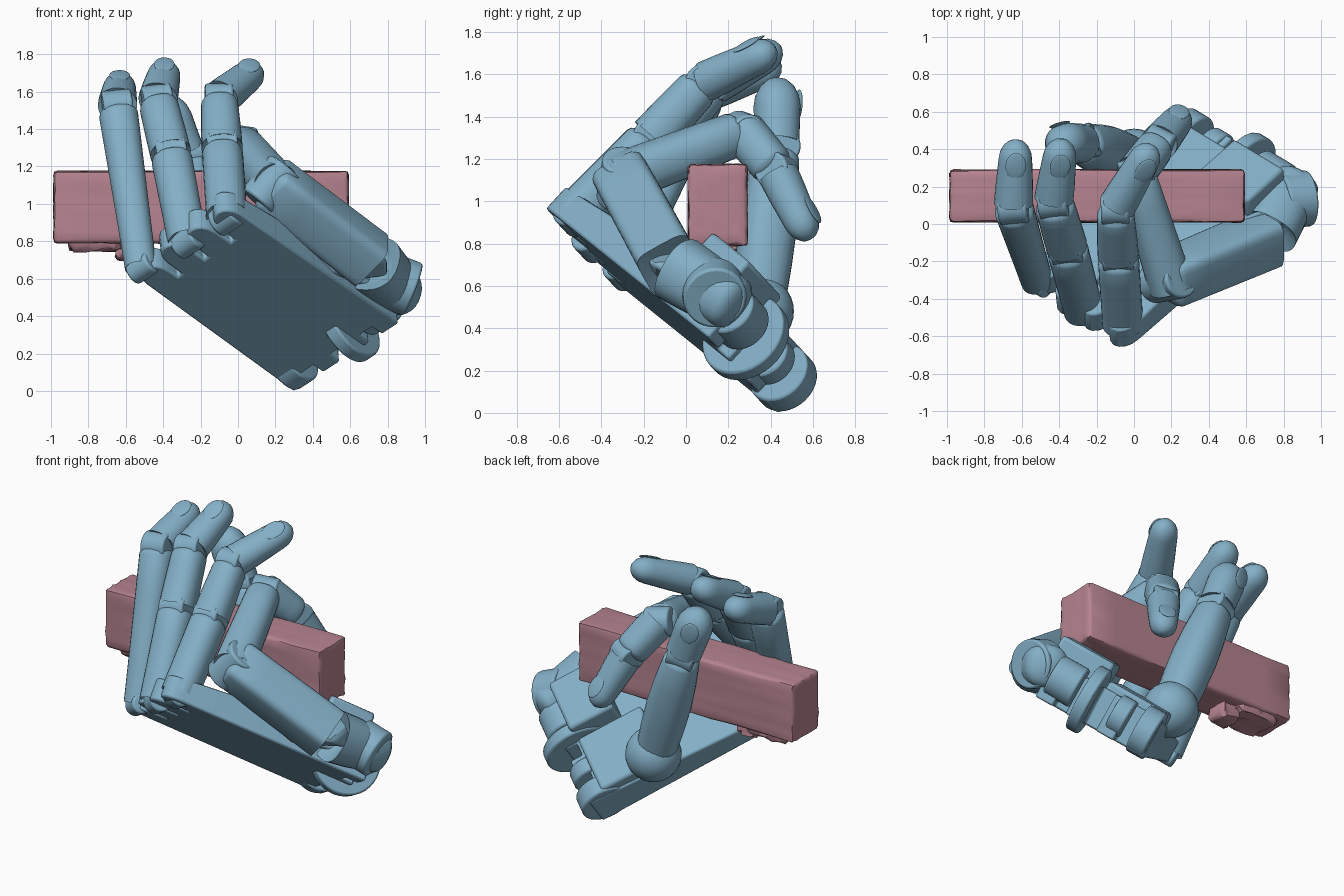
import bpy, bmesh, random
from math import sin, cos, pi, copysign
from mathutils import Vector as V, Matrix

if "Cube" in bpy.data.objects:
    bpy.data.objects.remove(bpy.data.objects["Cube"])

random.seed(4)
def colour(name, c):
    m = bpy.data.materials.new(name)
    m.diffuse_color = c
    m.use_nodes = True
    m.node_tree.nodes["Principled BSDF"].inputs["Base Color"].default_value = m.diffuse_color
    return m
BLUE = colour("blue_shell", (0.23, 0.43, 0.57, 1))
PINK = colour("pink_clay", (0.47, 0.23, 0.28, 1))

# palm frame: eu runs knuckles to wrist, ev runs little to index finger, en faces the grip
P1 = V((-0.53, -0.29, 0.58))
eu = (V((0.27, 0.42, 0.01)) - P1).normalized()
ev = V((0.58, -0.32, 0.35))
ev = (ev - eu * ev.dot(eu)).normalized()
en = ev.cross(eu)
def palm_pt(u, v, w):
    return P1 + eu * u + ev * v + en * w

def finish(bm, name, mat=BLUE, bevel=0, angle=0.6):
    bmesh.ops.recalc_face_normals(bm, faces=bm.faces)
    me = bpy.data.meshes.new(name)
    bm.to_mesh(me)
    bm.free()
    ob = bpy.data.objects.new(name, me)
    bpy.context.collection.objects.link(ob)
    me.materials.append(mat)
    if bevel:
        b = ob.modifiers.new("bevel", 'BEVEL')
        b.width, b.segments, b.limit_method = bevel, 2, 'ANGLE'
    bpy.ops.object.select_all(action='DESELECT')
    ob.select_set(True)
    bpy.context.view_layer.objects.active = ob
    bpy.ops.object.shade_smooth_by_angle(angle=angle)
    return ob

def frame(d, hint):
    d = d.normalized()
    up = (hint - d * hint.dot(d)).normalized()
    return d, up, d.cross(up)

def limb(name, p, q, r0, r1, hint, flat=1.0, square=1.0, cap0=0.4, cap1=0.4, belly=0.0, n=24):
    """Tapered, round-ended segment; square below 1 gives a boxier section."""
    p, q = V(p), V(q)
    d, up, side = frame(q - p, V(hint))
    L = (q - p).length
    arc = [(0.08 + 0.92 * k / 4) * pi / 2 for k in range(5)]
    rings = [(cap0 * r0 * (1 - sin(a)), r0 * (0.25 + 0.75 * sin(a))) for a in arc]
    s0, s1 = cap0 * r0, L - cap1 * r1
    rings += [(s0 + (s1 - s0) * t, r0 + (r1 - r0) * t + belly * sin(pi * t)) for t in (0.25, 0.5, 0.75)]
    rings += [(s1 + cap1 * r1 * cos(a), r1 * sin(a)) for a in reversed(arc)]
    bm = bmesh.new()
    loops = []
    for s, r in rings:
        ring = []
        for i in range(n):
            c, t = cos(2 * pi * i / n), sin(2 * pi * i / n)
            c, t = copysign(abs(c) ** square, c), copysign(abs(t) ** square, t)
            ring.append(bm.verts.new(p + d * s + side * r * c + up * r * flat * t))
        loops.append(ring)
    for a, b in zip(loops, loops[1:]):
        for i in range(n):
            bm.faces.new((a[i], a[(i + 1) % n], b[(i + 1) % n], b[i]))
    bm.faces.new(loops[0])
    bm.faces.new(loops[-1])
    return finish(bm, name)

def ball(name, m):
    bm = bmesh.new()
    bmesh.ops.create_uvsphere(bm, u_segments=28, v_segments=16, radius=1, matrix=m)
    return finish(bm, name)

def disc(name, centre, axis, r, width, bevel=0.012):
    bm = bmesh.new()
    rot = V(axis).to_track_quat('Z', 'Y').to_matrix().to_4x4()
    bmesh.ops.create_cone(bm, cap_ends=True, segments=36, radius1=r, radius2=r, depth=width,
                          matrix=Matrix.Translation(centre) @ rot)
    return finish(bm, name, bevel=bevel)

def hull(name, pts, bevel=0.02):
    bm = bmesh.new()
    bmesh.ops.convex_hull(bm, input=[bm.verts.new(p) for p in pts])
    bmesh.ops.dissolve_limit(bm, angle_limit=0.02, verts=bm.verts, edges=bm.edges)
    return finish(bm, name, bevel=bevel)

def palm_box(name, u, v, w):
    return hull(name, [palm_pt(a, b, c) for a in u for b in v for c in w])

def finger(name, pts, radii, hint, belly=0.0):
    """Chain of phalanges with hinge pins, plus a nail on the last one."""
    pts = [V(p) for p in pts]
    last = len(pts) - 2
    for i in range(last + 1):
        p, q = pts[i], pts[i + 1]
        d, up, side = frame(q - p, V(hint))
        r0, r1 = radii[i], radii[i + 1]
        if i < last:
            limb(f"{name}_phalanx_{i + 1}", p, q, r0, r1, hint, 1.0, 0.88, 0.6, 0.5, belly)
            disc(f"{name}_hinge_{i + 1}", q, side, r1 * 0.85, r1 * 1.5)
        else:
            limb(f"{name}_tip", p + d * 0.02, q, r0, r1, hint, 0.95, 0.92, 0.3, 1.25)
            m = Matrix((side * 0.055, d * 0.075, up * 0.010)).transposed().to_4x4()
            m.translation = q - d * 0.12 + up * r1 * 0.93
            ball(f"{name}_nail", m)

# palm plate with four rounded knuckle lobes and a notched wrist end
W, lobe = 0.755, 0.755 / 4
outline = []
for k in range(4):
    for j in range(9):
        a = pi * j / 8
        outline.append(((0.05 if k == 0 else 0.0) - 0.11 * sin(a), lobe * (k + 0.5) - 0.42 * lobe * cos(a)))
    if k < 3:
        outline += [(0.12, lobe * (k + 0.93)), (0.12, lobe * (k + 1.07))]
for k in range(4):
    a, b = W - k * 0.21, W - k * 0.21 - 0.12
    outline += [(1.25, a), (1.25, b)]
    if k < 3:
        outline += [(1.17, b), (1.17, b - 0.09)]
bm = bmesh.new()
low = [bm.verts.new(palm_pt(u, v, 0)) for u, v in outline]
top = [bm.verts.new(palm_pt(u, v, 0.14 + 0.11 * max(0, min(1, u)))) for u, v in outline]
bm.faces.new(low)
bm.faces.new(top)
for i in range(len(low)):
    j = (i + 1) % len(low)
    bm.faces.new((low[i], low[j], top[j], top[i]))
finish(bm, "palm", bevel=0.012)

# wrist lugs and blocks
for i, (u, v, w, r, t) in enumerate([(1.17, 0.07, 0.14, 0.155, 0.12), (1.18, 0.25, 0.15, 0.12, 0.10),
                                     (1.18, 0.47, 0.14, 0.215, 0.08), (1.2, 0.64, 0.17, 0.13, 0.18)]):
    disc(f"wrist_lug_{i + 1}", palm_pt(u, v, w), ev, r, t)
palm_box("wrist_block", (0.86, 1.16), (0.44, 0.80), (0.08, 0.40))
palm_box("heel_block", (0.72, 1.15), (0.02, 0.42), (0.15, 0.30))

# index side bar, its base wedge and the wrist knob
limb("side_knob", (0.72, -0.04, 0.68), (0.89, 0.26, 0.49), 0.16, 0.13, (0, 0, 1), 1, 0.85, 0.5, 0.5)
disc("side_knob_cap", V((0.86, 0.13, 0.57)), (0.9, 0.1, -0.35), 0.15, 0.16)
limb("index_bar", (0.71, -0.075, 0.70), (0.15, -0.31, 1.13), 0.14, 0.135, (-0.3, -0.9, -0.2), 1, 0.4, 0.3, 0.4)
hull("index_bar_base", [V(p) for p in [(0.35, -0.28, 0.85), (0.36, -0.17, 0.58), (0.80, 0.0, 0.61), (0.80, -0.16, 0.70),
                                       (0.5, 0.0, 0.85), (0.78, 0.12, 0.72), (0.5, 0.0, 0.60)]])
disc("index_bar_hinge", V((0.18, -0.30, 1.1)), (0.5, 0.1, 0.6), 0.11, 0.24)

# fingers
out = (0, -0.8, 0.6)
finger("little_finger", [(-0.52, -0.30, 0.66), (-0.645, 0.09, 1.52), (-0.63, 0.45, 1.65)],
       [0.085, 0.105, 0.09], out)
finger("ring_finger", [(-0.27, -0.46, 0.80), (-0.36, -0.12, 1.27), (-0.43, 0.12, 1.55), (-0.385, 0.45, 1.73)],
       [0.105, 0.11, 0.105, 0.09], out)
finger("middle_finger", [(-0.06, -0.53, 0.93), (-0.085, -0.16, 1.30), (-0.10, 0.08, 1.56), (0.10, 0.42, 1.72)],
       [0.11, 0.11, 0.10, 0.085], out)
finger("index_finger", [(0.20, -0.34, 1.10), (0.01, 0.27, 1.33), (0.13, 0.43, 1.14), (0.26, 0.585, 0.82)],
       [0.12, 0.105, 0.10, 0.085], (0, 0.4, 1))
for i, (p, s) in enumerate([((-0.51, -0.31, 0.66), 0.08), ((-0.27, -0.45, 0.80), 0.09), ((-0.06, -0.53, 0.93), 0.10)]):
    disc(f"knuckle_pin_{i + 1}", V(p), ev, s * 0.8, 0.14)

# thumb behind the block, on a ball joint
ball("thumb_ball", Matrix.Translation((0.0, 0.34, 0.48)) @ Matrix.Scale(0.17, 4))
finger("thumb", [(-0.01, 0.34, 0.48), (-0.28, 0.43, 1.25), (-0.41, 0.43, 1.58)],
       [0.12, 0.11, 0.115], (-0.4, 1, 0.1), belly=0.02)

# rough block held in the hand
def rough(name, lo, hi, cuts, jitter, bevel):
    lo, hi = V(lo), V(hi)
    bm = bmesh.new()
    m = Matrix.Translation((lo + hi) / 2) @ Matrix.Diagonal((*(hi - lo), 1))
    bmesh.ops.create_cube(bm, size=1, matrix=m)
    bmesh.ops.bevel(bm, geom=bm.edges[:], offset=bevel, segments=2, profile=0.5, affect='EDGES')
    bmesh.ops.subdivide_edges(bm, edges=[e for e in bm.edges if e.calc_length() > 0.1], cuts=cuts, use_grid_fill=True)
    for v in bm.verts:
        v.co += V([random.uniform(-jitter, jitter) for _ in range(3)])
    return finish(bm, name, PINK, angle=0.7)
rough("held_block", (-0.985, 0.01, 0.79), (0.59, 0.29, 1.175), 7, 0.004, 0.02)
rough("block_drip_large", (-0.90, 0.03, 0.75), (-0.62, 0.27, 0.85), 3, 0.012, 0.03)
rough("block_drip_small", (-0.66, 0.06, 0.70), (-0.52, 0.22, 0.85), 3, 0.012, 0.03)
